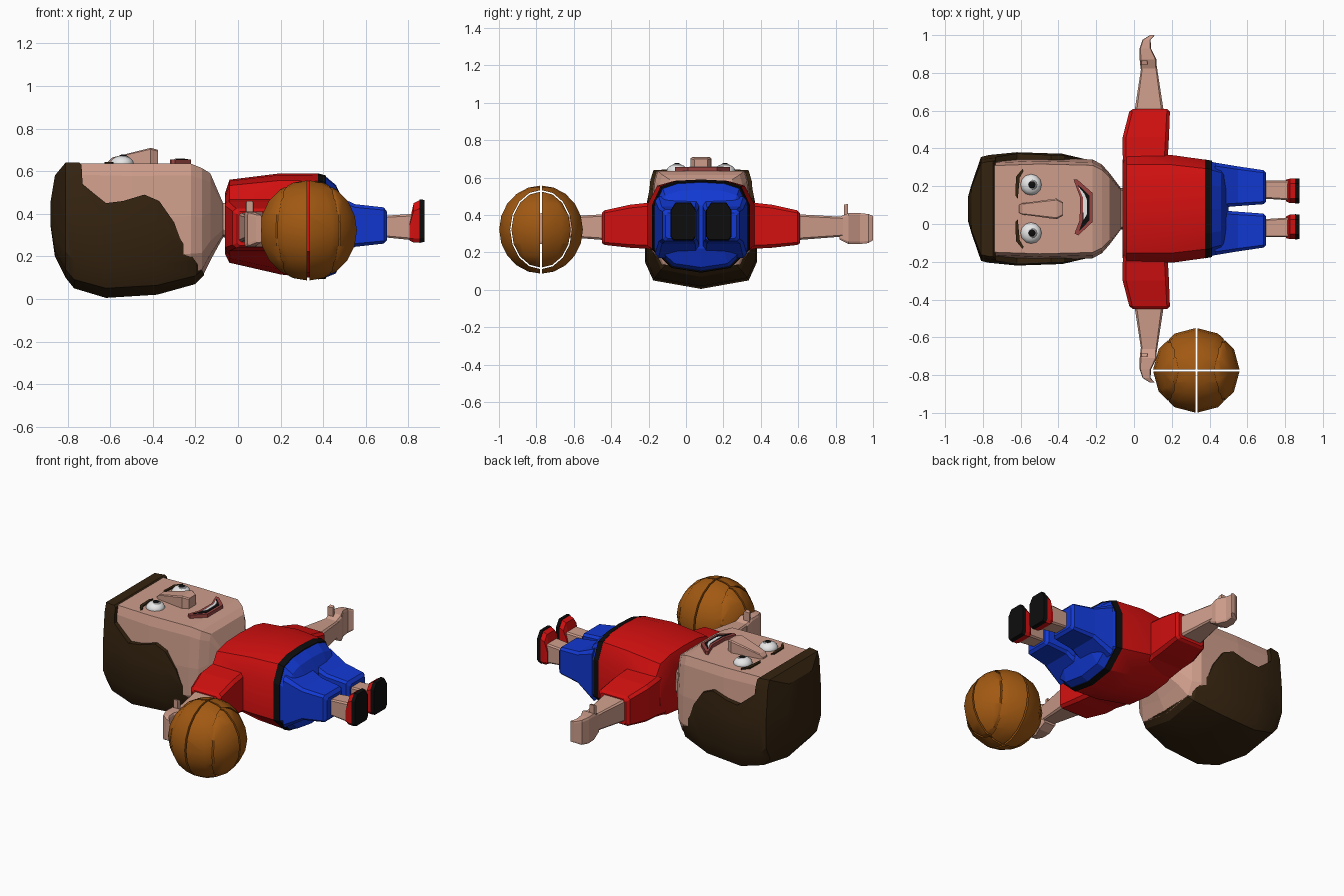
import bpy, bmesh, math
from mathutils import Vector

if "Cube" in bpy.data.objects:
    bpy.data.objects.remove(bpy.data.objects["Cube"])

C = 0.08  # centre line of the figure


def material(name, rgb):
    m = bpy.data.materials.new(name)
    m.use_nodes = True
    m.diffuse_color = (*rgb, 1)
    m.node_tree.nodes["Principled BSDF"].inputs["Base Color"].default_value = (*rgb, 1)
    return m


SKIN = material("skin", (0.62, 0.34, 0.26))
HAIR = material("dark brown", (0.035, 0.017, 0.005))
RED = material("red", (0.65, 0.005, 0.005))
BLUE = material("blue", (0.006, 0.04, 0.65))
BLACK = material("black", (0.004, 0.004, 0.004))
WHITE = material("white", (0.85, 0.85, 0.85))
ORANGE = material("ball orange", (0.36, 0.1, 0.006))
LIP = material("lip", (0.32, 0.06, 0.055))
GREY = material("iris grey", (0.25, 0.25, 0.25))


def finish(name, bm, mat, smooth=None):
    bmesh.ops.recalc_face_normals(bm, faces=bm.faces)
    me = bpy.data.meshes.new(name)
    bm.to_mesh(me)
    bm.free()
    me.materials.append(mat)
    ob = bpy.data.objects.new(name, me)
    bpy.context.collection.objects.link(ob)
    if smooth:
        shade(ob, smooth)
    return ob


def shade(ob, angle):
    bpy.ops.object.select_all(action='DESELECT')
    ob.select_set(True)
    bpy.context.view_layer.objects.active = ob
    bpy.ops.object.shade_smooth_by_angle(angle=math.radians(angle))


# Right halves of the cross-sections, bottom to top
BODY = [(0, -1), (.6, -.9), (1, -.5), (1, .45), (.82, .86), (.5, .97), (0, 1)]
HEAD = [(0, -1), (.85, -.86), (1, -.55), (1, .1), (.94, .8), (.88, 1)]
BOX = [(.85, -1), (1, -.85), (1, .85), (.85, 1)]
SOLE = [(.8, -1), (1, -.8), (1, .6), (.6, 1)]


def loft(name, mat, half, sections, axis='x', side=1, smooth=None):
    """Sections: position along the axis, low and high across, low and high z."""
    outline = half + [(-u, v) for u, v in reversed(half) if u]
    bm = bmesh.new()
    rings = []
    for t, a0, a1, z0, z1 in sections:
        ring = []
        for u, v in outline:
            a = (a0 + a1) / 2 + u * (a1 - a0) / 2
            z = (z0 + z1) / 2 + v * (z1 - z0) / 2
            co = (t, C + side * a, z) if axis == 'x' else (a, C + side * t, z)
            ring.append(bm.verts.new(co))
        rings.append(ring)
    n = len(outline)
    for r, s in zip(rings, rings[1:]):
        for i in range(n):
            bm.faces.new((r[i], r[(i + 1) % n], s[(i + 1) % n], s[i]))
    bm.faces.new(rings[0])
    bm.faces.new(rings[-1])
    return finish(name, bm, mat, smooth)


def centred(name, mat, half, sections, smooth=None):
    return loft(name, mat, half, [(x, -w, w, a, b) for x, w, a, b in sections], smooth=smooth)


def prism(name, mat, points, direction):
    """Extrude a planar outline along a direction."""
    bm = bmesh.new()
    face = bm.faces.new([bm.verts.new(p) for p in points])
    geo = bmesh.ops.extrude_face_region(bm, geom=[face])["geom"]
    verts = [v for v in geo if isinstance(v, bmesh.types.BMVert)]
    bmesh.ops.translate(bm, verts=verts, vec=Vector(direction))
    return finish(name, bm, mat)


def ellipsoid(name, mat, centre, radii, seg=12, rings=8, smooth=40):
    bm = bmesh.new()
    bmesh.ops.create_uvsphere(bm, u_segments=seg, v_segments=rings, radius=1)
    bmesh.ops.scale(bm, verts=bm.verts, vec=radii)
    bmesh.ops.translate(bm, verts=bm.verts, vec=centre)
    return finish(name, bm, mat, smooth)


def boolean(ob, cutter, operation):
    mod = ob.modifiers.new("cut", 'BOOLEAN')
    mod.operation, mod.object, mod.solver = operation, cutter, 'EXACT'
    bpy.context.view_layer.update()
    dg = bpy.context.evaluated_depsgraph_get()
    me = bpy.data.meshes.new_from_object(ob.evaluated_get(dg))
    ob.modifiers.clear()
    ob.data = me
    bpy.data.objects.remove(cutter)


# Head with neck
centred("head", SKIN, HEAD, [
    (-.80, .2, .25, .58), (-.75, .26, .12, .635), (-.5, .27, .06, .635),
    (-.22, .262, .09, .635), (-.17, .235, .1, .615), (-.13, .19, .18, .59),
    (-.07, .11, .29, .45), (-.03, .11, .28, .45)])

# Hair: a fuller shell trimmed to the hairline
hair = centred("hair", HAIR, HEAD, [
    (-.88, .06, .34, .46), (-.86, .13, .2, .58), (-.81, .275, .1, .64), (-.77, .285, .05, .64),
    (-.62, .3, .005, .65), (-.38, .292, .02, .65), (-.2, .25, .07, .62), (-.16, .21, .11, .6)])
hairline = [(-.95, -.1), (-.95, .7), (-.8, .7), (-.735, .63), (-.73, .54), (-.67, .49), (-.62, .45),
            (-.54, .46), (-.44, .49), (-.37, .46), (-.3, .36), (-.27, .28), (-.16, .12), (-.1, -.1)]
boolean(hair, prism("hair_trim", HAIR, [(x, C - .5, z) for x, z in hairline], (0, 1, 0)), 'INTERSECT')
shade(hair, 25)

# Nose
centred("nose", SKIN, BOX, [(-.61, .02, .62, .645), (-.59, .03, .62, .665),
                            (-.41, .055, .62, .71), (-.375, .035, .62, .7)])

# Mouth: lip block with dark opening and teeth as thin plates
lips = [(-.32, .155), (-.3, .155), (-.22, .085), (-.22, -.07), (-.295, -.14), (-.315, -.13),
        (-.288, -.06), (-.285, .06)]
opening = [(-.298, .13), (-.235, .07), (-.235, -.06), (-.292, -.12), (-.272, -.06), (-.27, .06)]
teeth = [(-.296, .12), (-.262, .08), (-.25, .05), (-.25, -.03), (-.268, -.06), (-.27, .06)]
for name, mat, pts, z, h in (("lips", LIP, lips, .62, .036), ("mouth_opening", BLACK, opening, .654, .004),
                             ("teeth", WHITE, teeth, .656, .004)):
    prism(name, mat, [(x, C + y, z) for x, y in pts], (0, 0, h))

# Shirt, waistband and shorts
centred("shirt", RED, BODY, [(-.06, .26, .21, .5), (-.04, .285, .17, .56),
                             (.2, .285, .115, .59), (.38, .26, .095, .588)], smooth=30)
centred("waistband", BLACK, BODY, [(.375, .262, .092, .59), (.413, .255, .095, .58)])
centred("shorts_hip", BLUE, BODY, [(.41, .25, .1, .577), (.46, .235, .12, .535), (.5, .2, .22, .45)])

for s, label in ((1, "left"), (-1, "right")):
    def part(name, mat, half, axis, sections):
        loft(label + "_" + name, mat, half, sections, axis, s)

    # Legs
    part("shorts_leg", BLUE, BOX, 'x', [(.43, .005, .245, .17, .5), (.55, .015, .225, .245, .445),
                                        (.685, .025, .205, .26, .43), (.7, .04, .19, .275, .41)])
    part("shin", SKIN, BOX, 'x', [(.68, .055, .15, .29, .39), (.83, .045, .15, .275, .4)])
    part("shoe", RED, SOLE, 'x', [(.805, .04, .155, .275, .36), (.825, .03, .16, .265, .45),
                                  (.855, .03, .16, .265, .465)])
    part("sole", BLACK, SOLE, 'x', [(.852, .028, .162, .263, .468), (.875, .03, .16, .268, .465)])
    # Arms
    part("sleeve", RED, BOX, 'y', [(.2, -.055, .18, .2, .48), (.29, -.06, .18, .22, .465),
                                   (.38, -.06, .185, .225, .455), (.515, -.025, .19, .24, .425),
                                   (.53, -.005, .175, .25, .41)])
    part("arm", SKIN, BOX, 'y', [(.5, 0, .16, .265, .405), (.76, .04, .12, .285, .39)])
    part("hand", SKIN, BOX, 'y', [(.74, .035, .12, .27, .39), (.79, .03, .12, .245, .41),
                                  (.85, .03, .09, .245, .41), (.895, .045, .088, .25, .405),
                                  (.92, .085, .11, .265, .395)])
    part("thumb", SKIN, BOX, 'y', [(.765, .035, .075, .38, .455), (.785, .04, .07, .38, .46)])

    # Eyes and eyebrows
    y = C + s * .128
    ellipsoid(label + "_eye", WHITE, (-.545, y, .635), (.056, .056, .038))
    ellipsoid(label + "_iris", GREY, (-.54, y, .662), (.03, .03, .0125))
    ellipsoid(label + "_pupil", BLACK, (-.54, y, .668), (.02, .02, .0105))
    brow = [(-.615, .055), (-.628, .07), (-.625, .17), (-.59, .212), (-.585, .2), (-.605, .165)]
    prism(label + "_eyebrow", HAIR, [(x, C + s * d, .63) for x, d in brow], (0, 0, .013))

# Ball: hollow shell divided into panels by open seams
BALL = (.33, -.775, .322)
bm = bmesh.new()
for r in (1, .95):
    made = bmesh.ops.create_uvsphere(bm, u_segments=12, v_segments=10, radius=1)["verts"]
    bmesh.ops.scale(bm, verts=made, vec=(.23 * r, .225 * r, .236 * r))
bmesh.ops.translate(bm, verts=bm.verts, vec=BALL)
ball = finish("ball", bm, ORANGE)


def slab(size):
    bm = bmesh.new()
    bmesh.ops.create_cube(bm, size=1)
    bmesh.ops.scale(bm, verts=bm.verts, vec=size)
    bmesh.ops.translate(bm, verts=bm.verts, vec=BALL)
    return finish("seam", bm, ORANGE)


def oval_seam():
    """Elliptical tube along x that cuts the curved side seams."""
    bm = bmesh.new()
    n = 16
    loops = []
    for x, k in ((-.3, 1), (.3, 1), (.3, .96), (-.3, .96)):
        loops.append([bm.verts.new((BALL[0] + x, BALL[1] + .165 * k * math.cos(i * math.tau / n),
                                    BALL[2] + .212 * k * math.sin(i * math.tau / n))) for i in range(n)])
    for a, b in zip(loops, loops[1:] + loops[:1]):
        for i in range(n):
            bm.faces.new((a[i], a[(i + 1) % n], b[(i + 1) % n], b[i]))
    return finish("seam", bm, ORANGE)


for cutter in (slab((.01, .6, .6)), slab((.6, .01, .6)), oval_seam()):
    boolean(ball, cutter, 'DIFFERENCE')
shade(ball, 40)
